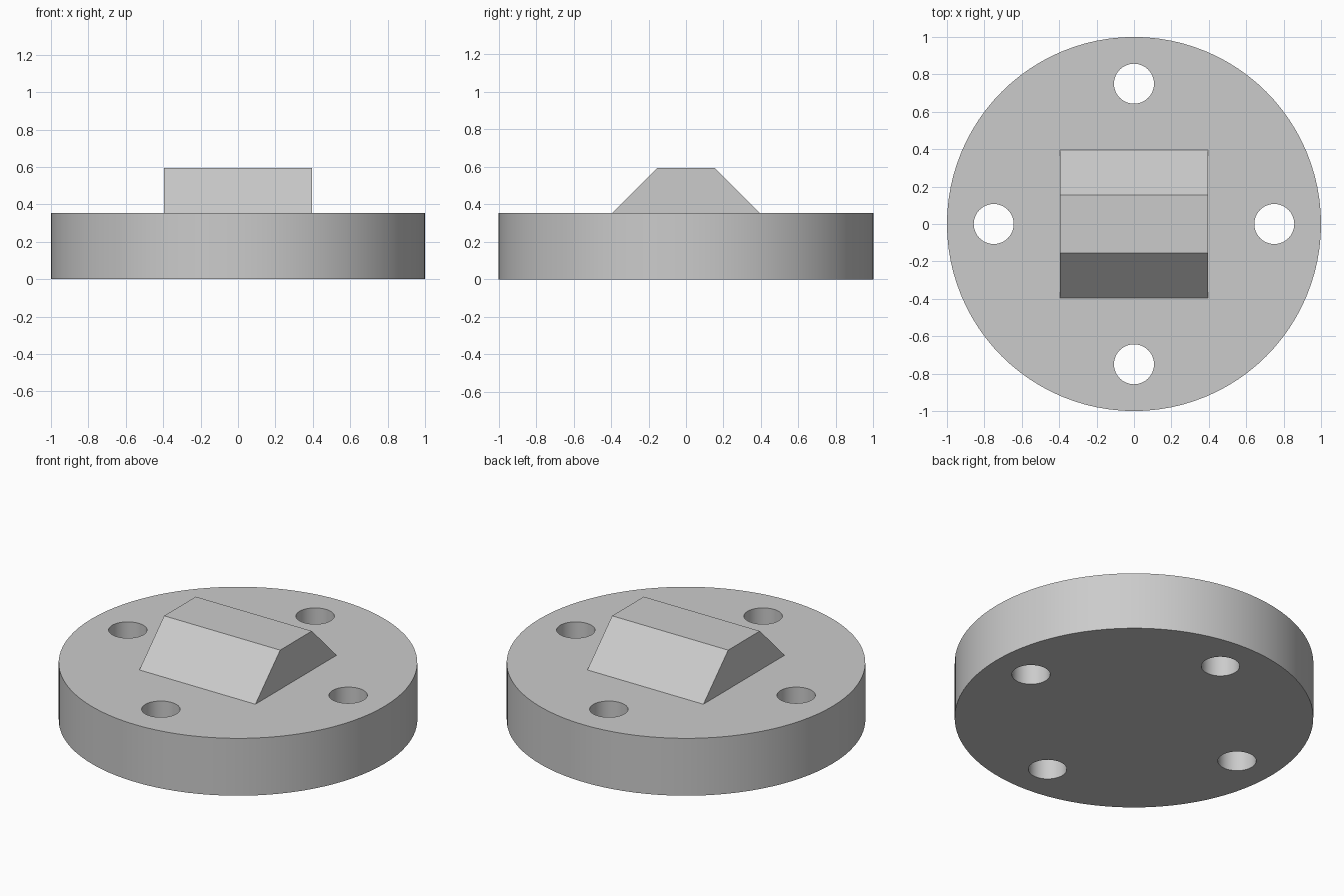
import bpy
import bmesh
from math import cos, sin, pi, radians

if "Cube" in bpy.data.objects:
    bpy.data.objects.remove(bpy.data.objects["Cube"], do_unlink=True)

DISC_HEIGHT = 0.353
BLOCK_TOP = 0.594
HOLE_RADIUS = 0.107
HOLE_OFFSET = 0.75

# Single plain grey
grey = bpy.data.materials.new("plain_grey")
grey.use_nodes = True
colour = (0.6, 0.6, 0.6, 1)
grey.diffuse_color = colour
grey.node_tree.nodes["Principled BSDF"].inputs["Base Color"].default_value = colour


def cylinder(name, radius, depth, location, sides):
    bpy.ops.mesh.primitive_cylinder_add(
        vertices=sides, radius=radius, depth=depth, location=location)
    obj = bpy.context.object
    obj.name = name
    obj.data.materials.append(grey)
    return obj


# Round flange
flange = cylinder("flange_disc", 1, DISC_HEIGHT, (0, 0, DISC_HEIGHT / 2), 96)

# Four bolt holes cut through the flange
for i in range(4):
    angle = i * pi / 2
    spot = (HOLE_OFFSET * cos(angle), HOLE_OFFSET * sin(angle), DISC_HEIGHT / 2)
    cutter = cylinder(f"bolt_hole_cutter_{i + 1}", HOLE_RADIUS, 1, spot, 48)
    cutter.hide_render = True
    cutter.hide_set(True)
    cut = flange.modifiers.new(f"bolt_hole_{i + 1}", 'BOOLEAN')
    cut.operation = 'DIFFERENCE'
    cut.solver = 'EXACT'
    cut.object = cutter

# Apply the cuts, then drop the cutters
bpy.context.view_layer.objects.active = flange
flange.select_set(True)
for cut in list(flange.modifiers):
    cutter = cut.object
    bpy.ops.object.modifier_apply(modifier=cut.name)
    bpy.data.objects.remove(cutter, do_unlink=True)
bpy.ops.object.shade_smooth_by_angle(angle=radians(30))

# Wedge block: trapezoid profile in y-z, extruded along x
HALF_WIDTH = 0.395
profile = [(-0.395, DISC_HEIGHT), (0.395, DISC_HEIGHT),
           (0.154, BLOCK_TOP), (-0.154, BLOCK_TOP)]
bm = bmesh.new()
end = bm.faces.new([bm.verts.new((-HALF_WIDTH, y, z)) for y, z in profile])
grown = bmesh.ops.extrude_face_region(bm, geom=[end], use_keep_orig=True)
moved = [v for v in grown["geom"] if isinstance(v, bmesh.types.BMVert)]
bmesh.ops.translate(bm, verts=moved, vec=(2 * HALF_WIDTH, 0, 0))
bmesh.ops.recalc_face_normals(bm, faces=bm.faces)
mesh = bpy.data.meshes.new("wedge_block")
bm.to_mesh(mesh)
bm.free()
mesh.materials.append(grey)
block = bpy.data.objects.new("wedge_block", mesh)
bpy.context.collection.objects.link(block)
